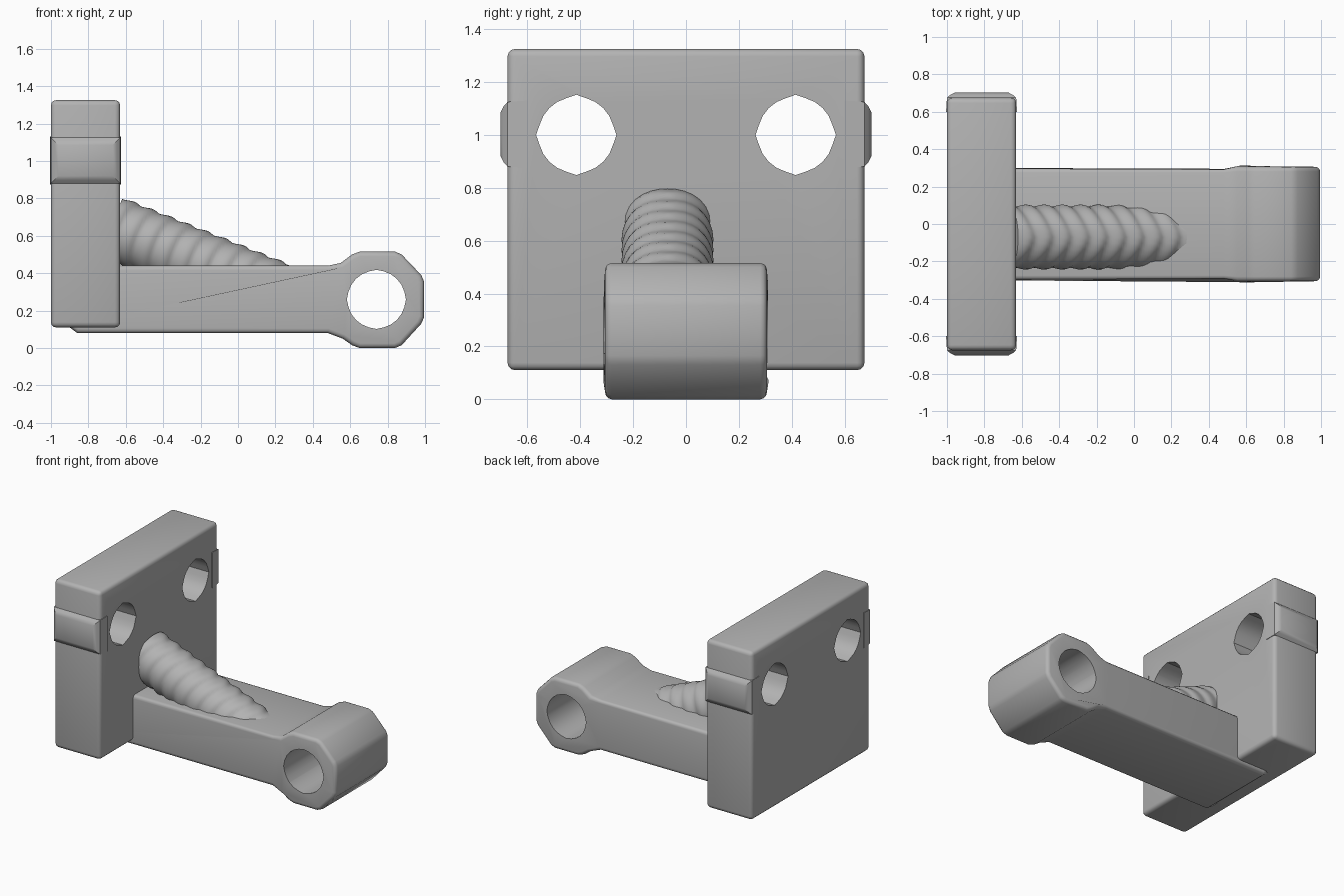
import bpy, bmesh, math
from mathutils import Vector

cube = bpy.data.objects.get("Cube")
if cube:
    bpy.data.objects.remove(cube, do_unlink=True)

GREY = (0.45, 0.45, 0.45, 1)
metal = bpy.data.materials.new("plain grey")
metal.use_nodes = True
metal.diffuse_color = GREY
metal.node_tree.nodes["Principled BSDF"].inputs["Base Color"].default_value = GREY


def finish(name, bm):
    bmesh.ops.recalc_face_normals(bm, faces=bm.faces)
    mesh = bpy.data.meshes.new(name)
    bm.to_mesh(mesh)
    bm.free()
    mesh.materials.append(metal)
    obj = bpy.data.objects.new(name, mesh)
    bpy.context.collection.objects.link(obj)
    return obj


def select(obj):
    bpy.ops.object.select_all(action='DESELECT')
    obj.select_set(True)
    bpy.context.view_layer.objects.active = obj


def loft(name, rings):
    """Skin a list of matching closed rings and cap both ends."""
    bm = bmesh.new()
    loops = [[bm.verts.new(p) for p in ring] for ring in rings]
    for a, b in zip(loops, loops[1:]):
        for i in range(len(a)):
            j = (i + 1) % len(a)
            bm.faces.new((a[i], a[j], b[j], b[i]))
    bm.faces.new(loops[0])
    bm.faces.new(loops[-1])
    return finish(name, bm)


def box(name, low, high):
    (x0, y0, z0), (x1, y1, z1) = low, high
    return loft(name, [[(x0, y0, z), (x1, y0, z), (x1, y1, z), (x0, y1, z)]
                       for z in (z0, z1)])


def apply_bevel(obj, width, segments=3, limit=60):
    select(obj)
    mod = obj.modifiers.new("rounding", 'BEVEL')
    mod.width = width
    mod.segments = segments
    mod.limit_method = 'ANGLE'
    mod.angle_limit = math.radians(limit)
    bpy.ops.object.modifier_apply(modifier=mod.name)


def cut_hole(obj, centre, u, axis, radius, notch, half_length):
    """Cut a faceted bore with a small notch in each quarter."""
    c, u, w = Vector(centre), Vector(u), Vector(axis)
    v = w.cross(u)
    rings = []
    for side in (-1, 1):
        ring = []
        for i in range(24):
            t = math.tau * i / 24
            r = radius + (notch if i % 6 == 0 else 0)
            ring.append(c + w * side * half_length + (u * math.cos(t) + v * math.sin(t)) * r)
        rings.append(ring)
    cutter = loft("hole_cutter", rings)
    cutter.hide_render = True
    select(obj)
    mod = obj.modifiers.new("hole", 'BOOLEAN')
    mod.operation = 'DIFFERENCE'
    mod.solver = 'EXACT'
    mod.object = cutter
    bpy.ops.object.modifier_apply(modifier=mod.name)
    bpy.data.objects.remove(cutter, do_unlink=True)


def smooth(obj, angle=35):
    select(obj)
    bpy.ops.object.shade_smooth_by_angle(angle=math.radians(angle))


# Mounting plate with two bolt holes
plate = box("mounting_plate", (-1, -0.675, 0.11), (-0.63, 0.675, 1.325))
apply_bevel(plate, 0.028)
for side in (-1, 1):
    cut_hole(plate, (-0.815, side * 0.415, 1.0), (0, 1, 0), (1, 0, 0), 0.144, 0.008, 0.4)
smooth(plate)

# Shallow swellings on the plate edges beside the holes
for name, side in (("left_edge_swelling", 1), ("right_edge_swelling", -1)):
    rings = []
    for y, inset in ((0.6, -0.02), (0.675, -0.015), (0.69, 0.002), (0.702, 0.025)):
        x0, x1 = -0.985 + inset, -0.645 - inset
        z0, z1 = 0.895 + inset, 1.11 - inset
        rings.append([(x0, side * y, z0), (x1, side * y, z0),
                      (x1, side * y, z1), (x0, side * y, z1)])
    smooth(loft(name, rings))

# Arm and eye share one side outline
outline = [(-0.9, 0.11), (-0.86, 0.08), (0.48, 0.08), (0.56, 0.05), (0.61, 0.015),
           (0.65, 0), (0.84, 0), (0.875, 0.015), (0.98, 0.13), (0.995, 0.165),
           (0.995, 0.355), (0.98, 0.39), (0.875, 0.5), (0.84, 0.515), (0.65, 0.515),
           (0.61, 0.5), (0.55, 0.455), (0.48, 0.44), (-0.9, 0.44)]
rings = [[(x, side * (0.306 if x > 0.52 else 0.3), z) for x, z in outline]
         for side in (-1, 1)]
arm = loft("arm_with_eye", rings)
apply_bevel(arm, 0.025)
cut_hole(arm, (0.74, 0, 0.26), (1, 0, 0), (0, 1, 0), 0.155, 0.003, 0.5)
smooth(arm)

# Sloping ridged brace, half sunk into the arm
start, end = Vector((-0.68, -0.07, 0.645)), Vector((0.28, -0.07, 0.262))
along = (end - start).normalized()
across = Vector((0, 1, 0))
up = along.cross(across)
length = (end - start).length
rings = []
STEPS = 80
for s in range(STEPS + 1):
    d = length * s / STEPS
    ring = []
    for i in range(32):
        t = math.tau * i / 32
        # Ridges sweep back along the sides and rise as a soft sawtooth
        phase = (d / 0.105 + 0.6 * abs(math.cos(t))) % 1
        r = 0.163 + 0.011 * math.sin(math.pi * phase ** 1.6)
        ring.append(start + along * d + (across * math.cos(t) + up * math.sin(t)) * r)
    rings.append(ring)
smooth(loft("ridged_brace", rings), 50)
